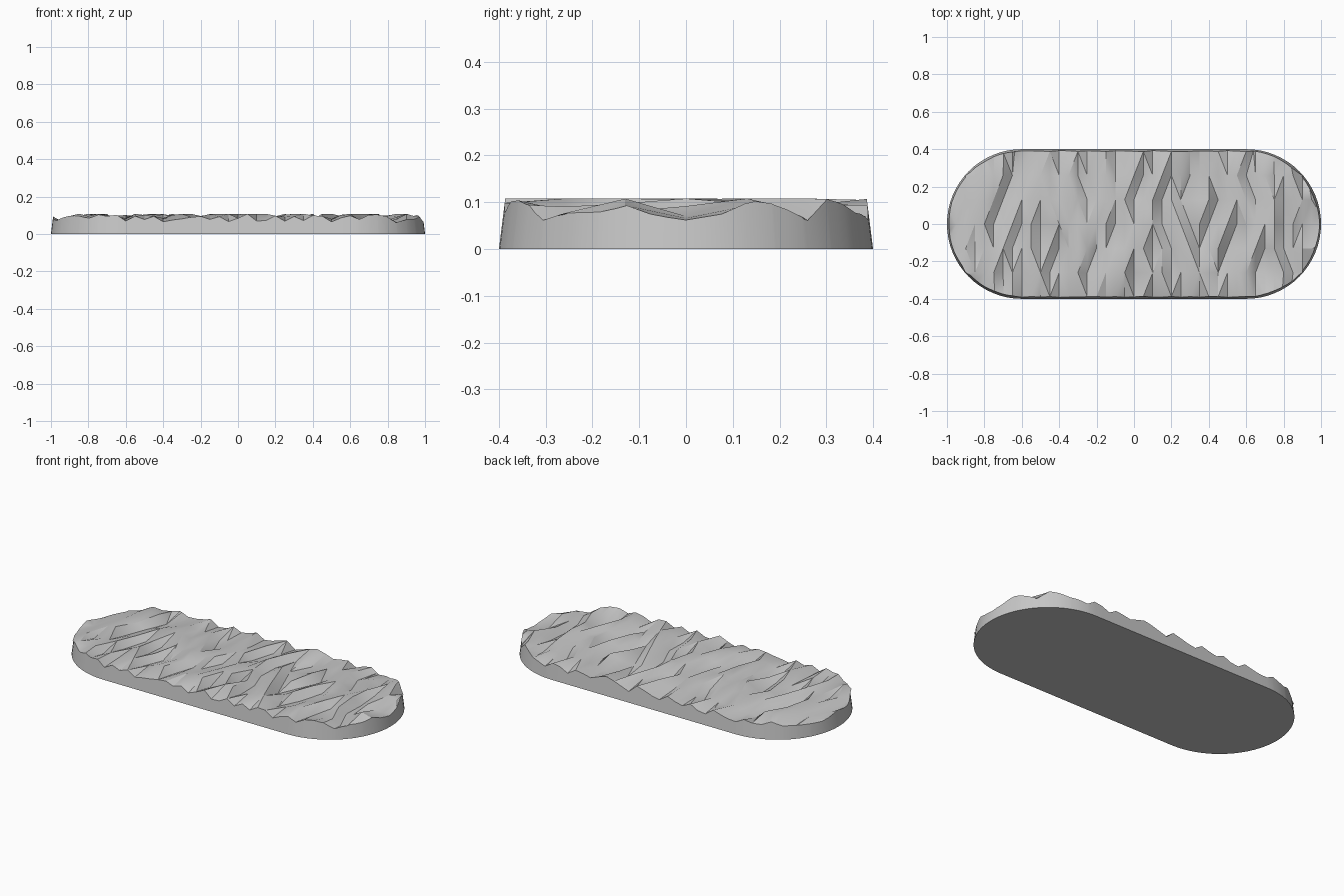
import bpy, bmesh, math, random
from mathutils import Vector

if "Cube" in bpy.data.objects:
    bpy.data.objects.remove(bpy.data.objects["Cube"])

random.seed(5)
R, CX = 0.4, 0.6            # cap radius and cap centre of the rounded outline
DX, DY = 0.05, 0.13         # terrain cell size
NX, NY = 41, 9
TAPER = 0.125               # inward lean of the wall per unit of height

# Rock heights on a grid of nodes: uneven ridges with sudden drops to the right
heights = []
for j in range(NY):
    row, level = [], random.random()
    for i in range(NX):
        if level > 0.6 and random.random() < 0.55:
            level = random.uniform(0.0, 0.35)
        else:
            level = min(1.0, level + random.uniform(0.1, 0.6))
        if level == 1.0 and random.random() < 0.4:
            level = 0.75
        row.append(0.06 + 0.048 * level)
    heights.append(row)

# Right end rim heights by y
right_rim = [(-0.40, 0.08), (-0.37, 0.085), (-0.31, 0.07), (-0.25, 0.06), (-0.19, 0.077),
             (-0.13, 0.093), (-0.07, 0.072), (0, 0.062), (0.08, 0.075), (0.13, 0.097),
             (0.17, 0.106), (0.22, 0.09), (0.27, 0.07), (0.33, 0.1), (0.37, 0.06), (0.40, 0.06)]


def profile(points, t):
    for (a, ha), (b, hb) in zip(points, points[1:]):
        if t <= b:
            return ha + (hb - ha) * (t - a) / (b - a)
    return points[-1][1]


def height(x, y):
    u = min(max((x + 1) / DX, 0), NX - 1.001)
    v = min(max(y / DY + NY // 2, 0), NY - 1.001)
    i, j = int(u), int(v)
    fu, fv = u - i, v - j
    low = heights[j][i] * (1 - fu) + heights[j][i + 1] * fu
    high = heights[j + 1][i] * (1 - fu) + heights[j + 1][i + 1] * fu
    h = low * (1 - fv) + high * fv
    blend = min(max((x - 0.9) / 0.06, 0), 1)
    return h * (1 - blend) + profile(right_rim, y) * blend


def inward(co):
    """Direction from the outline towards the middle line."""
    axis = Vector((min(max(co.x, -CX), CX), 0, 0))
    return (axis - Vector((co.x, co.y, 0))).normalized()


# Rounded outline
bm = bmesh.new()
outline = []
for side in (1, -1):
    for k in range(33):
        a = math.pi * (k / 32 - 0.5)
        outline.append(bm.verts.new((side * (CX + R * math.cos(a)), side * R * math.sin(a), 0)))
bm.faces.new(outline)

# Cut the sheet along the terrain grid
cuts = [((-1 + i * DX, 0, 0), (1, 0, 0)) for i in range(1, NX - 1)]
cuts += [((0, j * DY, 0), (0, 1, 0)) for j in range(-2, 3)]
for co, no in cuts:
    bmesh.ops.bisect_plane(bm, geom=bm.verts[:] + bm.edges[:] + bm.faces[:],
                           plane_co=co, plane_no=no, dist=1e-5)

# Wall ring and flat underside
rim_edges = [e for e in bm.edges if e.is_boundary]
rim = {v for e in rim_edges for v in e.verts}
rocks = bm.faces[:]
top_verts = bm.verts[:]
ext = bmesh.ops.extrude_edge_only(bm, edges=rim_edges)
ring = [g for g in ext["geom"] if isinstance(g, bmesh.types.BMEdge) and g.is_boundary
        and not any(v in rim for v in g.verts)]
bmesh.ops.contextual_create(bm, geom=ring)

# Raise the rocks and lean the wall inwards
for v in top_verts:
    h = height(v.co.x, v.co.y)
    if v in rim:
        v.co += inward(v.co) * TAPER * h
    v.co.z = h
bmesh.ops.triangulate(bm, faces=rocks)
bmesh.ops.recalc_face_normals(bm, faces=bm.faces[:])

mesh = bpy.data.meshes.new("rocky_base")
bm.to_mesh(mesh)
bm.free()
base = bpy.data.objects.new("rocky_base", mesh)
bpy.context.collection.objects.link(base)

stone = bpy.data.materials.new("stone_grey")
stone.diffuse_color = (0.57, 0.57, 0.57, 1)
stone.use_nodes = True
stone.node_tree.nodes["Principled BSDF"].inputs["Base Color"].default_value = stone.diffuse_color
mesh.materials.append(stone)

bpy.context.view_layer.objects.active = base
base.select_set(True)
bpy.ops.object.shade_smooth_by_angle(angle=math.radians(30))
